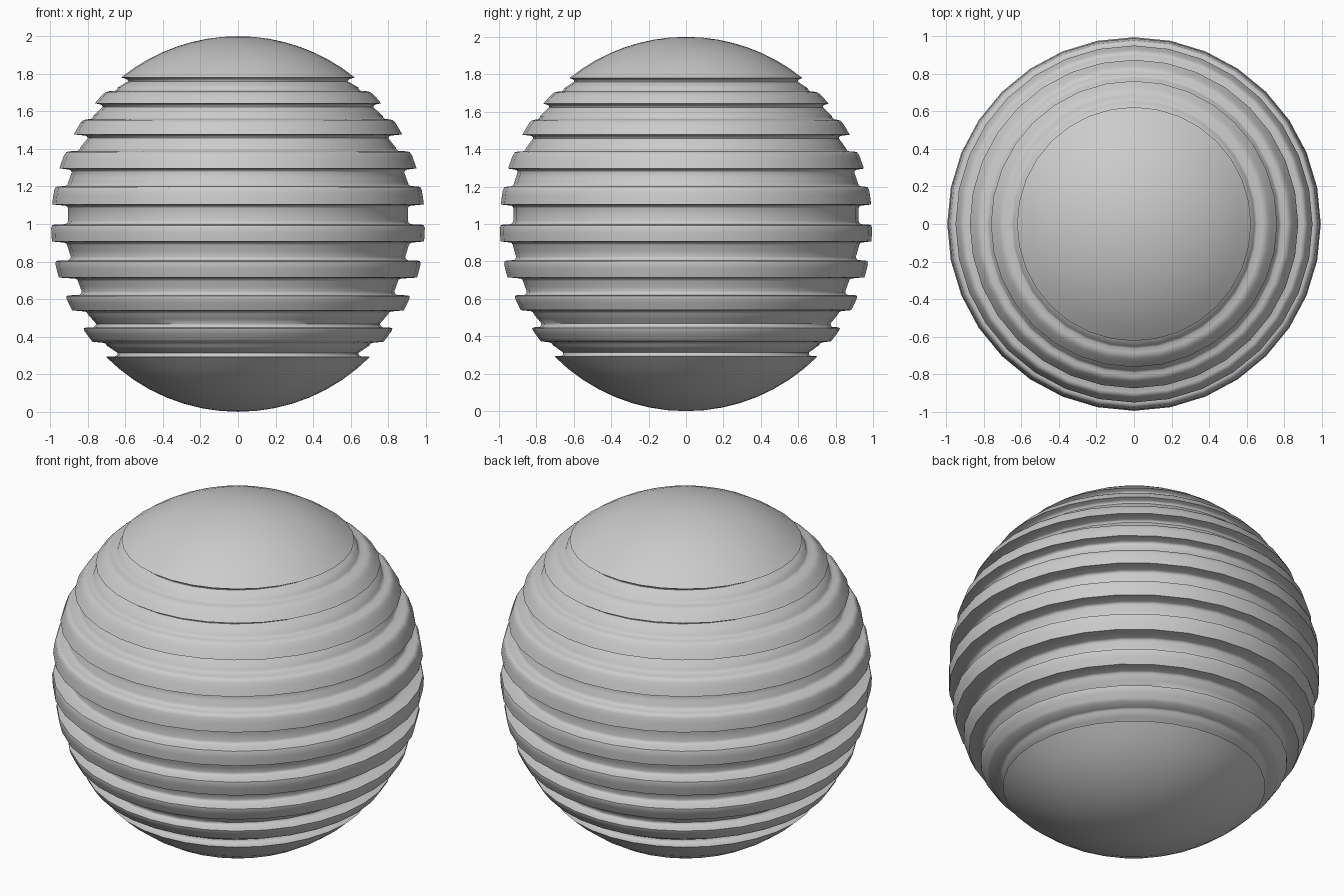
import bpy, bmesh
from math import sin, cos, pi, sqrt, radians

if "Cube" in bpy.data.objects:
    bpy.data.objects.remove(bpy.data.objects["Cube"])

SEG = 32
# grooves: z of upper lip, z of lower lip, inner radius at top, inner radius at bottom
grooves = [
    (1.780, 1.707, 0.585, 0.640), (1.643, 1.557, 0.720, 0.770),
    (1.477, 1.387, 0.800, 0.840), (1.296, 1.200, 0.885, 0.905),
    (1.104, 0.997, 0.905, 0.905), (0.907, 0.805, 0.910, 0.890),
    (0.715, 0.620, 0.852, 0.832), (0.540, 0.448, 0.800, 0.755),
    (0.373, 0.293, 0.700, 0.640),
]


def ball(z):
    return 0.995 * sqrt(max(0, 1 - (z - 1) ** 2))


# profile points: radius on x, radius on y, z
profile = []


def lip(z, dz=0):
    profile.append((ball(z) + dz, ball(z) + dz, z))


def inner(r, z):
    # grooves are slightly shallower front and back
    ry = r + 0.2 * (ball(z) - r)
    profile.append((r, ry, z))


# top cap
for i in range(1, 9):
    lip(1 + cos(0.6761 * i / 8))

# grooves with softened corners, and the ridges between them
for i, (zt, zb, rt, rb) in enumerate(grooves):
    if i:
        z0 = grooves[i - 1][1]
        for k in (0.22, 0.5, 0.8):
            lip(z0 + (zt - z0) * k)
        lip(zt)
    inner(rt + 0.015, zt - 0.006)
    inner(rt + 0.004, zt - 0.011)
    inner(rt, zt - 0.02)
    inner((rt + rb) / 2, (zt + zb) / 2)
    inner(rb, zb + 0.02)
    inner(rb + 0.004, zb + 0.009)
    inner(rb + 0.015, zb + 0.002)
    if i < len(grooves) - 1:
        lip(zb, -0.018)
        lip(zb - 0.004, -0.005)
    else:
        lip(zb)

# bottom cap
for i in range(7, 0, -1):
    lip(1 - cos(0.7854 * i / 8))

# revolve the profile
bm = bmesh.new()
rings = [[bm.verts.new((rx * cos(2 * pi * s / SEG), ry * sin(2 * pi * s / SEG), z))
          for s in range(SEG)] for rx, ry, z in profile]
top = bm.verts.new((0, 0, 2))
bottom = bm.verts.new((0, 0, 0))
for s in range(SEG):
    t = (s + 1) % SEG
    for a, b in zip(rings, rings[1:]):
        bm.faces.new((a[s], b[s], b[t], a[t]))
    bm.faces.new((top, rings[0][s], rings[0][t]))
    bm.faces.new((bottom, rings[-1][t], rings[-1][s]))
bmesh.ops.recalc_face_normals(bm, faces=bm.faces)
mesh = bpy.data.meshes.new("ribbed_ball")
bm.to_mesh(mesh)
bm.free()
obj = bpy.data.objects.new("ribbed_ball", mesh)
bpy.context.collection.objects.link(obj)
bpy.context.view_layer.objects.active = obj
obj.select_set(True)
bpy.ops.object.shade_smooth_by_angle(angle=radians(50))
